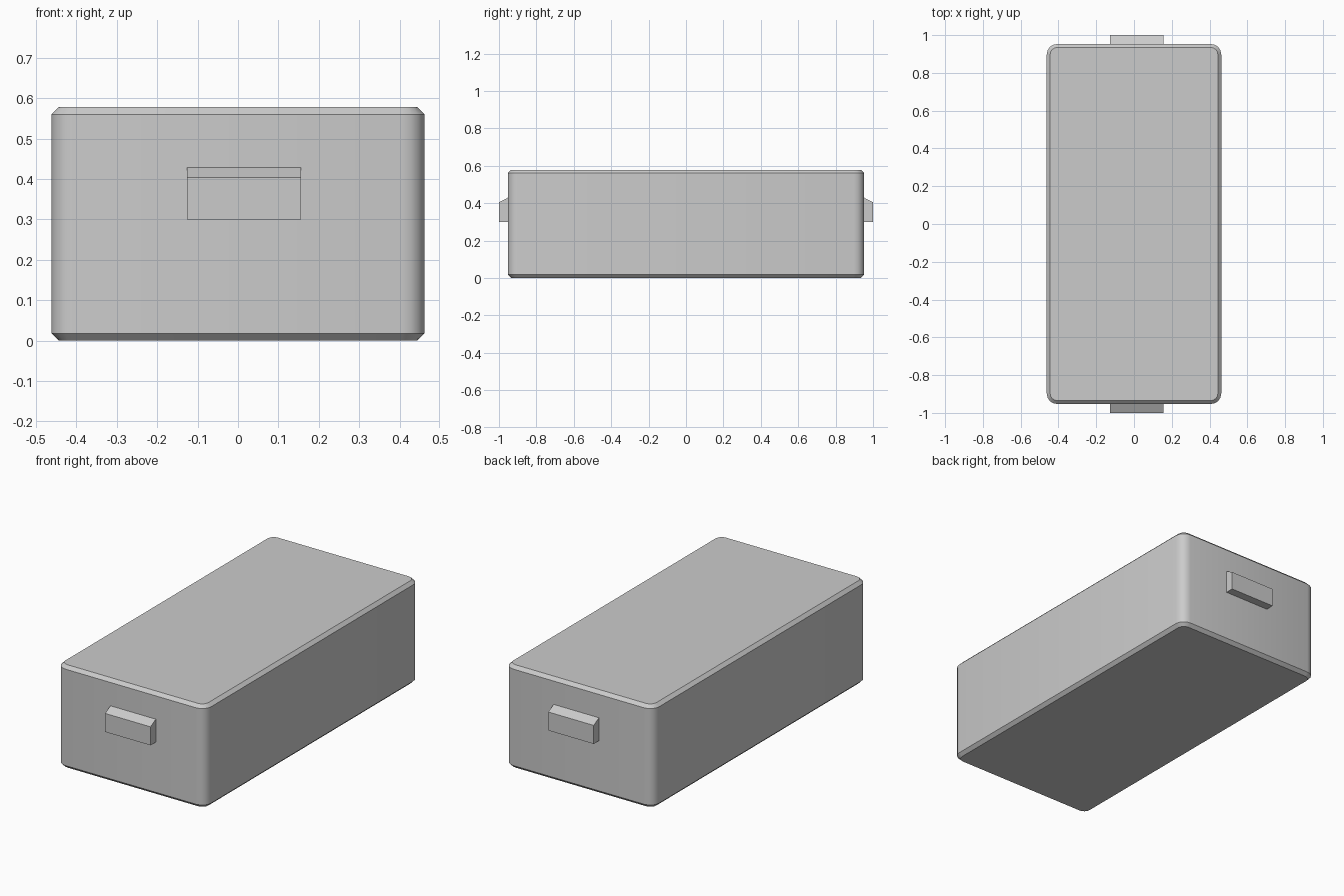
import bpy, bmesh

cube = bpy.data.objects.get("Cube")
if cube:
    bpy.data.objects.remove(cube, do_unlink=True)

HALF_X, HALF_Y, HEIGHT = 0.462, 0.953, 0.578
CORNER, CHAMFER = 0.055, 0.018

grey = bpy.data.materials.new("plain grey")
grey.use_nodes = True
colour = (0.6, 0.6, 0.6, 1)
grey.diffuse_color = colour
grey.node_tree.nodes["Principled BSDF"].inputs["Base Color"].default_value = colour


def add_object(name, bm):
    bmesh.ops.recalc_face_normals(bm, faces=bm.faces)
    mesh = bpy.data.meshes.new(name)
    bm.to_mesh(mesh)
    bm.free()
    mesh.materials.append(grey)
    obj = bpy.data.objects.new(name, mesh)
    bpy.context.collection.objects.link(obj)
    return obj


def is_upright(edge):
    a, b = edge.verts
    return abs(a.co.z - b.co.z) > 0.1


# Box body: rounded upright corners, then a flat chamfer round top and bottom
bm = bmesh.new()
bmesh.ops.create_cube(bm, size=1)
for v in bm.verts:
    v.co = (v.co.x * 2 * HALF_X, v.co.y * 2 * HALF_Y, (v.co.z + 0.5) * HEIGHT)
bmesh.ops.bevel(bm, geom=[e for e in bm.edges if is_upright(e)], offset=CORNER,
                segments=4, profile=0.5, affect='EDGES')
bmesh.ops.bevel(bm, geom=[e for e in bm.edges if not is_upright(e)], offset=CHAMFER,
                segments=1, affect='EDGES')
body = add_object("box_body", bm)
bpy.ops.object.select_all(action='DESELECT')
body.select_set(True)
bpy.context.view_layer.objects.active = body
bpy.ops.object.shade_smooth_by_angle()


# End handles: sloped-top grips, slightly off centre
def add_handle(name, side):
    profile = [(HALF_Y - 0.002, 0.3), (1, 0.3), (1, 0.404), (HALF_Y - 0.002, 0.43)]
    bm = bmesh.new()
    face = bm.faces.new([bm.verts.new((-0.126, side * y, z)) for y, z in profile])
    grown = bmesh.ops.extrude_face_region(bm, geom=[face])["geom"]
    bmesh.ops.translate(bm, vec=(0.282, 0, 0),
                        verts=[g for g in grown if isinstance(g, bmesh.types.BMVert)])
    add_object(name, bm)


add_handle("front_handle", -1)
add_handle("back_handle", 1)
